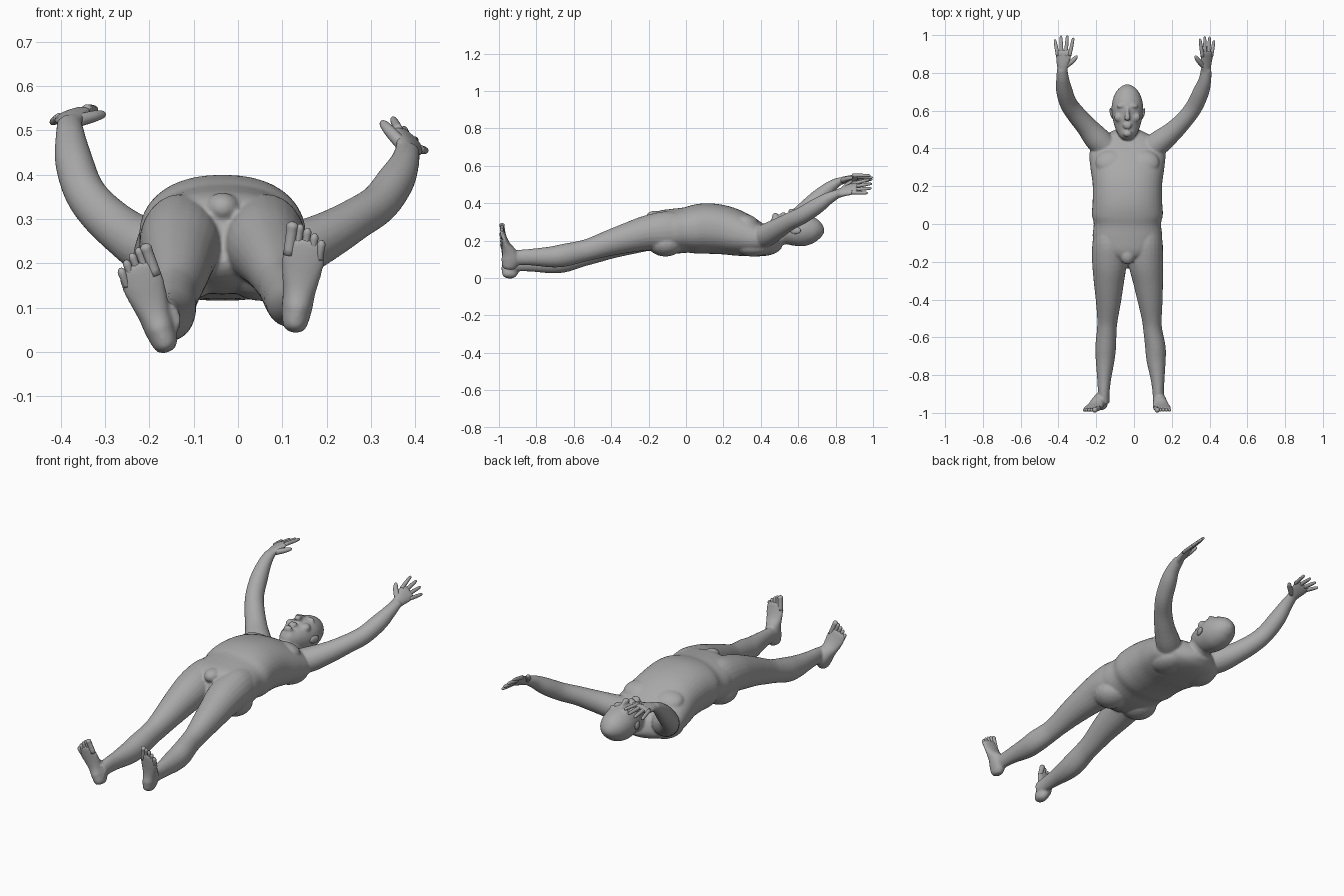
import bpy, bmesh, math
from mathutils import Vector, Matrix

skin = bpy.data.materials.new("plain_grey")
skin.diffuse_color = (0.4, 0.4, 0.4, 1)
CX = -0.035                      # middle line of the trunk


def smooth_sections(secs, steps):
    """Catmull-Rom through (x, y, z, half_width, half_depth) sections."""
    out = []
    for i in range(len(secs) - 1):
        p = [secs[max(0, min(len(secs) - 1, i + k))] for k in (-1, 0, 1, 2)]
        for s in range(steps):
            t = s / steps
            out.append([0.5 * (2 * b + (c - a) * t + (2 * a - 5 * b + 4 * c - d) * t * t
                               + (3 * b - a - 3 * c + d) * t ** 3)
                        for a, b, c, d in zip(*p)])
    return out + [list(secs[-1])]


def loft(bm, secs, side, n=24, steps=4, power=2.0):
    """Closed tube of (super)elliptic rings; side is the width direction."""
    secs = smooth_sections(secs, steps)
    pts = [Vector(s[:3]) for s in secs]
    rings = []
    for i, s in enumerate(secs):
        tan = (pts[min(i + 1, len(pts) - 1)] - pts[max(i - 1, 0)]).normalized()
        u = Vector(side)
        u = (u - tan * u.dot(tan)).normalized()
        v = tan.cross(u)
        ring = []
        for k in range(n):
            a = 2 * math.pi * k / n
            c, d = math.cos(a), math.sin(a)
            c = math.copysign(abs(c) ** (2 / power), c)
            d = math.copysign(abs(d) ** (2 / power), d)
            ring.append(bm.verts.new(pts[i] + u * c * max(s[3], .002) + v * d * max(s[4], .002)))
        rings.append(ring)
    for r, q in zip(rings, rings[1:]):
        for k in range(n):
            bm.faces.new((r[k], r[(k + 1) % n], q[(k + 1) % n], q[k]))
    bm.faces.new(rings[0][::-1])
    bm.faces.new(rings[-1])


def ball(bm, loc, size, tilt=0.0, axis='Z'):
    m = Matrix.Translation(loc) @ Matrix.Rotation(tilt, 4, axis) @ Matrix.Diagonal((*size, 1))
    bmesh.ops.create_uvsphere(bm, u_segments=20, v_segments=12, radius=1, matrix=m)


def finish(bm, name):
    bmesh.ops.recalc_face_normals(bm, faces=bm.faces)
    for f in bm.faces:
        f.smooth = True
    me = bpy.data.meshes.new(name)
    bm.to_mesh(me)
    bm.free()
    me.materials.append(skin)
    ob = bpy.data.objects.new(name, me)
    bpy.context.collection.objects.link(ob)
    return ob


body = bmesh.new()

# trunk: y, half width, bottom z, top z
trunk = [(-.215, .03, .20, .31), (-.19, .09, .16, .335), (-.14, .165, .135, .36),
         (-.07, .184, .13, .37), (0, .178, .135, .378), (.05, .188, .13, .392),
         (.12, .184, .13, .40), (.21, .184, .125, .385), (.30, .196, .115, .347),
         (.38, .20, .113, .30), (.44, .165, .12, .272), (.48, .10, .14, .26), (.50, .05, .16, .25)]
loft(body, [(CX, y, (a + b) / 2, w, (b - a) / 2) for y, w, a, b in trunk], (1, 0, 0), 40, power=2.25)
for s in (-1, 1):
    ball(body, (CX + s * .085, .325, .295), (.085, .07, .045), -.3, 'X')      # chest
    ball(body, (CX + s * .09, -.11, .185), (.09, .095, .07))                  # buttocks
    ball(body, (CX + s * .10, .36, .165), (.08, .10, .05))                    # shoulder blades
ball(body, (CX, -.165, .325), (.04, .05, .035))                               # groin

# neck and shoulder slopes
loft(body, [(CX, .38, .205, .085, .06), (CX, .46, .215, .066, .058),
            (CX, .52, .235, .058, .056), (CX, .60, .25, .055, .055)], (1, 0, 0))
# skull: y, half width, back z, face z
skull = [(.737, .008, .235, .25), (.725, .035, .212, .28), (.69, .066, .187, .318),
         (.63, .083, .17, .343), (.57, .08, .175, .342), (.52, .068, .195, .343),
         (.485, .052, .235, .342), (.463, .028, .285, .338), (.457, .008, .305, .328)]
loft(body, [(CX, y, (a + b) / 2, w, (b - a) / 2) for y, w, a, b in skull], (1, 0, 0), 32)
# face
loft(body, [(CX, .615, .338, .009, .012), (CX, .585, .35, .011, .014),
            (CX, .562, .358, .017, .014), (CX, .553, .350, .015, .01)], (1, 0, 0), 14)
ball(body, (CX, .526, .340), (.026, .007, .013))                              # upper lip
ball(body, (CX, .512, .338), (.022, .007, .013))                              # lower lip
ball(body, (CX, .478, .333), (.024, .018, .016))                              # chin
for s in (-1, 1):
    ball(body, (CX + s * .032, .625, .331), (.026, .010, .016), -s * .12)     # brow
    ball(body, (CX + s * .045, .565, .315), (.025, .026, .022))               # cheek
    ball(body, (CX + s * .031, .603, .326), (.014, .009, .012))               # eyelid

# legs
left_leg = [(-.125, .0, .255, .075, .09), (-.13, -.10, .25, .09, .107), (-.13, -.20, .24, .092, .095),
            (-.133, -.30, .21, .081, .084), (-.135, -.40, .176, .068, .072),
            (-.14, -.50, .138, .055, .062), (-.144, -.56, .12, .052, .06),
            (-.15, -.65, .094, .055, .063), (-.153, -.72, .083, .05, .058),
            (-.158, -.82, .08, .037, .046), (-.16, -.89, .078, .031, .042), (-.16, -.95, .07, .03, .04)]
right_leg = [(.06, .0, .255, .075, .09), (.062, -.10, .25, .09, .107), (.062, -.20, .242, .092, .095),
             (.074, -.30, .218, .08, .082), (.085, -.40, .19, .067, .07),
             (.094, -.50, .158, .053, .06), (.099, -.56, .142, .05, .058),
             (.113, -.65, .122, .054, .061), (.117, -.72, .113, .051, .056),
             (.125, -.82, .112, .037, .045), (.128, -.89, .11, .03, .041), (.13, -.95, .105, .03, .04)]
for leg in (left_leg, right_leg):
    loft(body, leg, (1, 0, 0))

# feet: distance from heel, half width, sole y, instep y
foot = [(0, .012, -.970, -.935), (.012, .026, -.985, -.915), (.05, .034, -.988, -.89),
        (.09, .037, -.984, -.905), (.13, .044, -.984, -.937), (.165, .049, -.988, -.955),
        (.195, .046, -.991, -.966), (.21, .036, -.991, -.973)]
for name, heel, along, s in (("left_toes", Vector((-.158, 0, .002)), Vector((-.347, 0, .938)), 1),
                             ("right_toes", Vector((.126, 0, .046)), Vector((.13, 0, .991)), -1)):
    inner = Vector((along.z, 0, -along.x)) * s
    loft(body, [(*(heel + along * d + Vector((0, (a + b) / 2, 0))), w, (b - a) / 2)
                for d, w, a, b in foot], inner)
    toes = bmesh.new()
    for k in range(5):
        off = .034 - .0175 * k
        r = .014 if k == 0 else .0095
        reach = (.246, .243, .236, .226, .213)[k]
        p = [heel + along * d + inner * off + Vector((0, y, 0))
             for d, y in ((.17, -.975), (reach - .025, -.982), (reach - .008, -.985), (reach, -.986))]
        loft(toes, [(*q, r * f, r * f) for q, f in zip(p, (.9, .9, .95, .35))], inner, 12, 3)
    finish(toes, name)

# arms, palms and fingers
left_arm = [(-.12, .38, .215, .06, .06), (-.19, .445, .232, .068, .066), (-.25, .515, .265, .056, .056),
            (-.31, .585, .315, .05, .05), (-.348, .64, .365, .046, .048), (-.37, .71, .43, .043, .045),
            (-.378, .77, .485, .034, .033), (-.38, .82, .518, .028, .022)]
right_arm = [(.05, .365, .21, .06, .06), (.125, .425, .228, .065, .063), (.20, .485, .262, .054, .055),
             (.265, .55, .30, .047, .048), (.318, .62, .335, .045, .046), (.355, .70, .385, .043, .043),
             (.375, .76, .425, .034, .033), (.382, .82, .455, .028, .022)]
for name, arm, thumb_side, knuckle, ahead in (
        ("left_fingers", left_arm, (.95, 0, .30), (-.372, .91, .538), (.0, .99, -.08)),
        ("right_fingers", right_arm, (-.72, 0, .69), (.386, .905, .482), (.03, .99, .1))):
    u, e, ahead = Vector(thumb_side), Vector(knuckle), Vector(ahead)
    loft(body, arm, (1, 0, 0), 20)
    w = Vector(arm[-1][:3])
    palm = [(w * .9 + Vector(arm[-2][:3]) * .1, .027, .02), (w.lerp(e, .3), .034, .018),
            (w.lerp(e, .7), .042, .015), (e, .042, .012), (e + ahead * .012, .034, .007)]
    loft(body, [(*p, a, b) for p, a, b in palm], u, 20)
    hand = bmesh.new()
    for base, tip, length in ((-.033, -.05, .068), (-.011, -.016, .088), (.011, .02, .09), (.032, .054, .077)):
        a, b = e + u * base - ahead * .02, e + u * tip + ahead * length
        pts = [(a, .010), (a.lerp(b, .55), .0095), (a.lerp(b, .92), .007), (b, .002)]
        loft(hand, [(*p, r, r) for p, r in pts], u, 12, 3)
    a, b = w + u * .015 + ahead * .015, w + u * .085 + ahead * .07
    pts = [(a, .015), (a.lerp(b, .5) + u * .006, .013), (a.lerp(b, .9), .009), (b, .002)]
    loft(hand, [(*p, r, r) for p, r in pts], (0, 0, 1), 12, 3)
    finish(hand, name)

# merge trunk, head and limbs into one continuous skin
skin_body = finish(body, "body")
re = skin_body.modifiers.new("merge", 'REMESH')
re.mode = 'VOXEL'
re.voxel_size = .006
re.use_smooth_shade = True
sm = skin_body.modifiers.new("soften", 'SMOOTH')
sm.factor = .5
sm.iterations = 5

# ears
for name, s in (("left_ear", -1), ("right_ear", 1)):
    ear = bmesh.new()
    ball(ear, (CX + s * .083, .585, .255), (.009, .03, .019), s * -.25)
    finish(ear, name)
